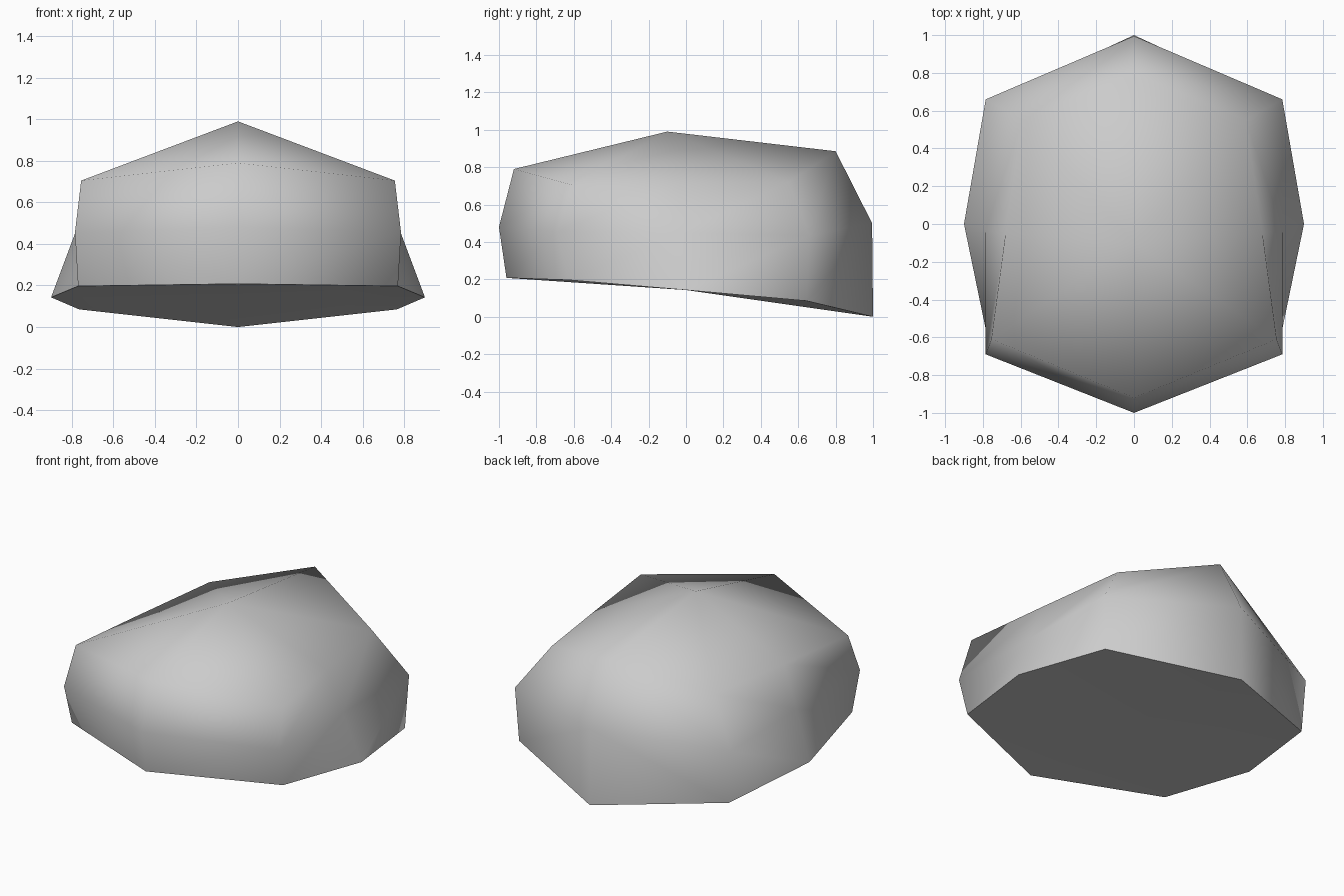
import bpy
import bmesh

if "Cube" in bpy.data.objects:
    bpy.data.objects.remove(bpy.data.objects["Cube"], do_unlink=True)

# Stone colour
stone = bpy.data.materials.new("stone grey")
stone.use_nodes = True
grey = (0.6, 0.6, 0.6, 1.0)
stone.diffuse_color = grey
stone.node_tree.nodes["Principled BSDF"].inputs["Base Color"].default_value = grey

# Half rings, each from front centre round the +x side to back centre
base = [(0, -0.96, 0.208), (0.77, -0.63, 0.197), (0.90, 0, 0.143), (0.765, 0.645, 0.085), (0, 1.0, 0)]
waist = [(0, -1.0, 0.48), (0.785, -0.69, 0.455), (0.785, -0.03, 0.45), (0.785, 0.66, 0.435), (0, 0.995, 0.50)]
shoulder = [(0, -0.92, 0.79), (0.755, -0.61, 0.705), (0.68, -0.05, 0.712), (0.592, 0.55, 0.72), (0, 0.80, 0.885)]

bm = bmesh.new()
rings = [[bm.verts.new(p) for p in half] for half in (base, waist, shoulder)]
peak = bm.verts.new((0, -0.10, 0.99))
underside = bm.verts.new((0, 0, 0.143))

for i in range(len(base) - 1):
    j = i + 1
    # Sides, every panel split the same way from front to back
    for lower, upper in zip(rings, rings[1:]):
        bm.faces.new((lower[i], lower[j], upper[j]))
        bm.faces.new((lower[i], upper[j], upper[i]))
    # Sloping crown and underside
    bm.faces.new((rings[-1][i], rings[-1][j], peak))
    bm.faces.new((rings[0][j], rings[0][i], underside))

# Smooth body with a sharp rim round the underside
for face in bm.faces:
    face.smooth = True
for a, b in zip(rings[0], rings[0][1:]):
    bm.edges.get((a, b)).smooth = False

mesh = bpy.data.meshes.new("boulder")
bm.to_mesh(mesh)
bm.free()
mesh.materials.append(stone)
boulder = bpy.data.objects.new("boulder", mesh)
bpy.context.collection.objects.link(boulder)

# Other half
boulder.modifiers.new("mirror", "MIRROR").use_clip = True
